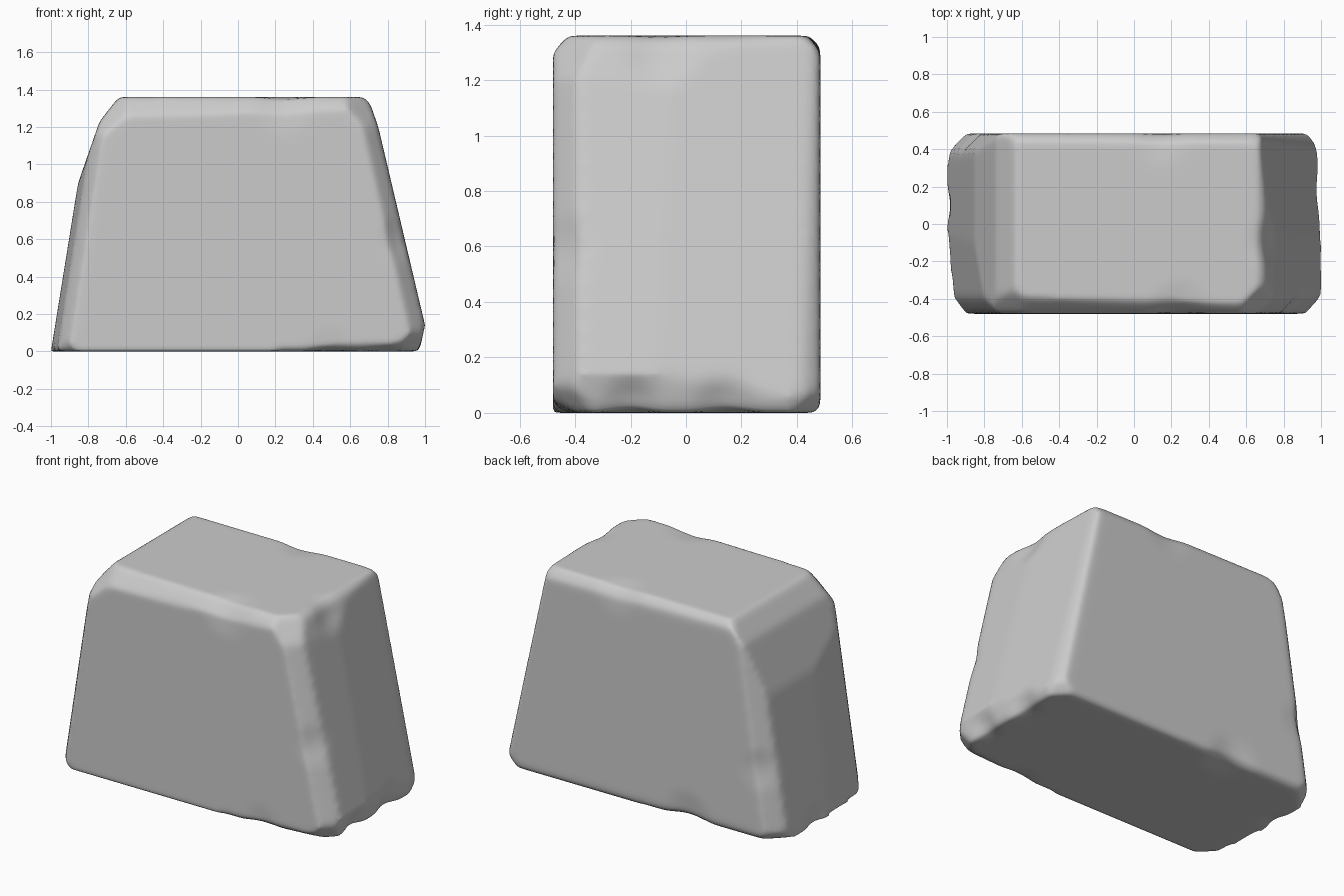
import bpy, bmesh
from mathutils import Vector, Matrix

if "Cube" in bpy.data.objects:
    bpy.data.objects.remove(bpy.data.objects["Cube"])

CENTRE = Vector((0, 0, 0.7))
bm = bmesh.new()
bmesh.ops.create_cube(bm, size=1, matrix=Matrix.Translation((0, 0.0025, 0.68)) @ Matrix.Diagonal((2, 0.965, 1.36, 1)))


def cut(a, b, c):
    """Slice away everything outside the plane through three points."""
    a, b, c = Vector(a), Vector(b), Vector(c)
    n = (b - a).cross(c - a).normalized()
    if n.dot(a - CENTRE) < 0:
        n = -n
    bmesh.ops.bisect_plane(bm, geom=bm.verts[:] + bm.edges[:] + bm.faces[:],
                           plane_co=a, plane_no=n, clear_outer=True)
    bmesh.ops.holes_fill(bm, edges=[e for e in bm.edges if e.is_boundary], sides=0)


# sloping ends, following the front outline
left = [(-1, 0), (-0.855, 0.9), (-0.74, 1.23), (-0.63, 1.37)]
right = [(0.97, 0), (1.0, 0.14), (0.75, 1.2), (0.705, 1.33), (0.66, 1.37)]
for outline in (left, right):
    for (x0, z0), (x1, z1) in zip(outline, outline[1:]):
        cut((x0, 0, z0), (x1, 0, z1), (x0, 0.1, z0))

# slight bow of the ends in plan
cut((1.0, -0.1, 0.14), (0.955, 0.47, 0.14), (0.75, -0.05, 1.2))
cut((-1, -0.05, 0), (-0.97, -0.37, 0), (-0.86, -0.05, 0.9))

# worn upright edges
cut((-0.9, -0.48, 0.05), (-0.97, -0.38, 0.05), (-0.73, -0.48, 1.15))
cut((0.92, -0.48, 0.1), (0.985, -0.41, 0.1), (0.69, -0.48, 1.1))
cut((-0.9, 0.485, 0.05), (-0.99, 0.39, 0.05), (-0.74, 0.485, 1.1))
cut((0.935, 0.485, 0.05), (0.96, 0.45, 0.05), (0.70, 0.485, 1.15))

# worn top and bottom edges
cut((-0.6, -0.395, 1.36), (0.6, -0.43, 1.36), (0, -0.48, 1.28))
cut((-0.6, 0.45, 1.36), (0.6, 0.44, 1.36), (0, 0.485, 1.31))
cut((0.2, -0.48, 0), (0.9, -0.48, 0.045), (0.9, -0.40, 0))
cut((-0.9, 0.485, 0.03), (0.9, 0.485, 0.02), (0, 0.46, 0))

# chipped corners
for sx, sy, z, d in ((-1, -1, 0, 0.08), (1, -1, 0, 0.12), (1, 1, 0, 0.08), (-1, 1, 0, 0.09)):
    x, y = sx * 0.96, sy * 0.46
    cut((x - sx * d, y, 0), (x, y - sy * d, 0), (x, y, d))
cut((-0.55, -0.43, 1.36), (-0.66, -0.34, 1.36), (-0.70, -0.46, 1.2))
cut((0.58, -0.43, 1.36), (0.67, -0.34, 1.36), (0.69, -0.46, 1.2))

bmesh.ops.recalc_face_normals(bm, faces=bm.faces)
mesh = bpy.data.meshes.new("stone_block")
bm.to_mesh(mesh)
bm.free()
stone = bpy.data.objects.new("stone_block", mesh)
bpy.context.collection.objects.link(stone)

# even surface for rounding
remesh = stone.modifiers.new("Even surface", 'REMESH')
remesh.mode = 'VOXEL'
remesh.voxel_size = 0.02
bm = bmesh.new()
bm.from_object(stone, bpy.context.evaluated_depsgraph_get())
stone.modifiers.clear()

# small dents along the edges: centre, radius, depth
dents = [((0.72, -0.1, 1.3), 0.16, 0.02), ((0.25, -0.48, 1.34), 0.2, 0.02),
         ((0.99, 0.15, 0.02), 0.15, 0.03), ((0.98, -0.2, 0.02), 0.13, 0.03),
         ((-0.35, 0.48, 0.0), 0.2, 0.025), ((-1.0, 0.1, 0.0), 0.12, 0.02),
         ((0.87, -0.46, 0.6), 0.15, 0.015), ((0.15, 0.48, 1.36), 0.18, 0.015),
         ((-0.85, 0.47, 0.45), 0.15, 0.015), ((0.5, -0.48, 0.0), 0.15, 0.015)]
for v in bm.verts:
    for centre, radius, depth in dents:
        t = (v.co - Vector(centre)).length / radius
        if t < 1:
            v.co += (CENTRE - v.co).normalized() * depth * (1 - t * t) ** 2
for _ in range(5):
    bmesh.ops.smooth_vert(bm, verts=bm.verts, factor=0.5, use_axis_x=True, use_axis_y=True, use_axis_z=True)
for f in bm.faces:
    f.smooth = True
bm.to_mesh(mesh)
bm.free()
